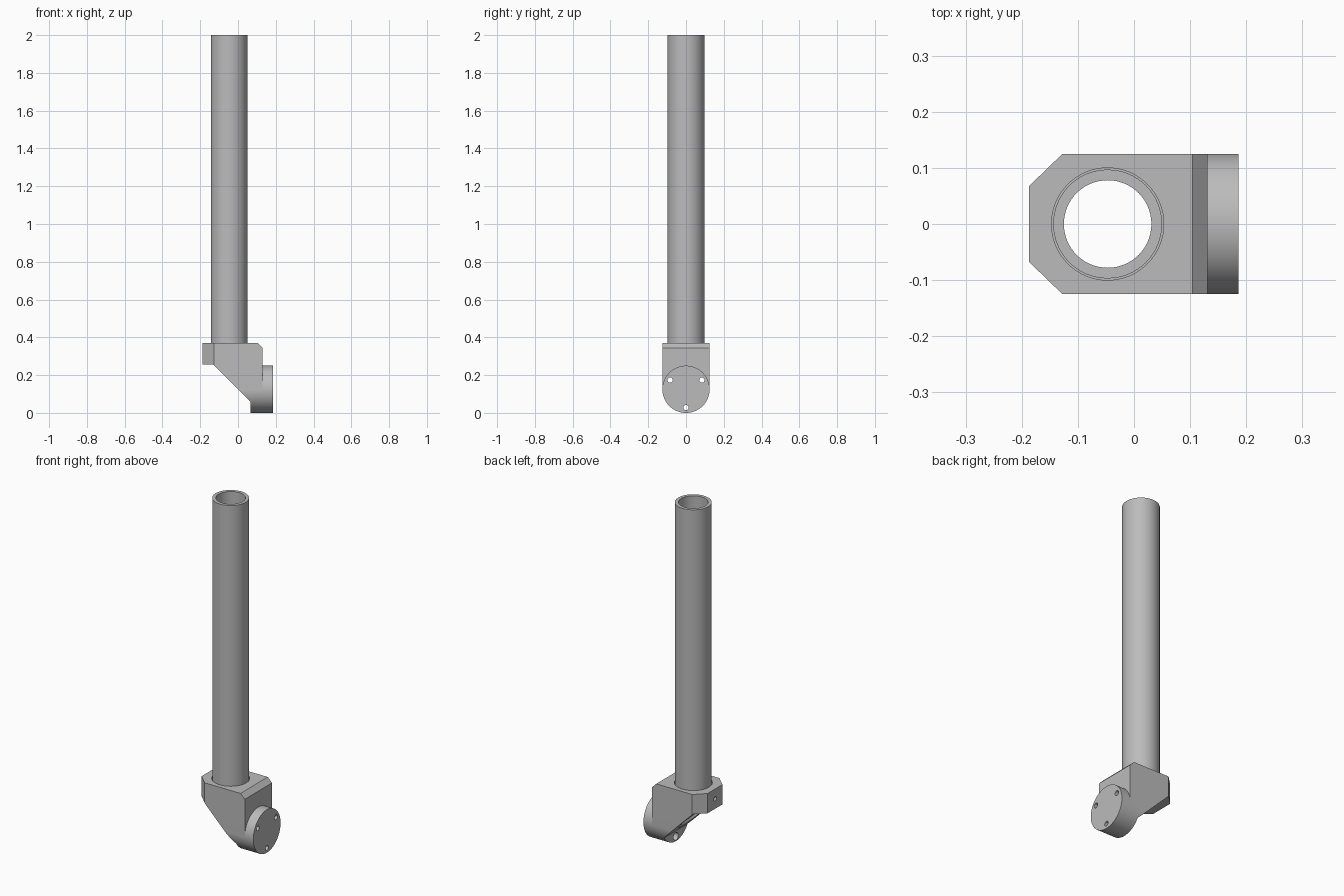
import bpy, bmesh
from math import sin, cos, pi, radians
from mathutils import Vector

cube = bpy.data.objects.get("Cube")
if cube:
    bpy.data.objects.remove(cube)

steel = bpy.data.materials.new("grey_metal")
steel.use_nodes = True
grey = (0.5, 0.5, 0.5, 1)
steel.diffuse_color = grey
steel.node_tree.nodes["Principled BSDF"].inputs["Base Color"].default_value = grey

TOP, R, PIPE_X = 0.37, 0.125, -0.047
AXES = {"x": lambda u, v, w: (w, u, v),    # profile in y, z
        "y": lambda u, v, w: (u, w, v),    # profile in x, z
        "z": lambda u, v, w: (u, v, w)}    # profile in x, y


def arc(cu, cv, r, start=0, end=360, n=64):
    count = n if end - start == 360 else n + 1
    return [(cu + r * cos(radians(start + (end - start) * i / n)),
             cv + r * sin(radians(start + (end - start) * i / n))) for i in range(count)]


def prism(name, profile, axis, a, b):
    """Extrude a flat profile along an axis from a to b."""
    bm = bmesh.new()
    place = AXES[axis]
    face = bm.faces.new([bm.verts.new(place(u, v, a)) for u, v in profile])
    ext = bmesh.ops.extrude_face_region(bm, geom=[face])
    moved = [g for g in ext["geom"] if isinstance(g, bmesh.types.BMVert)]
    bmesh.ops.translate(bm, verts=moved, vec=Vector(place(0, 0, b - a)))
    bmesh.ops.recalc_face_normals(bm, faces=bm.faces)
    mesh = bpy.data.meshes.new(name)
    bm.to_mesh(mesh)
    bm.free()
    mesh.materials.append(steel)
    obj = bpy.data.objects.new(name, mesh)
    bpy.context.collection.objects.link(obj)
    return obj


def combine(obj, tool, operation="DIFFERENCE"):
    """Apply a boolean and discard the tool."""
    mod = obj.modifiers.new("cut", "BOOLEAN")
    mod.operation, mod.solver, mod.object = operation, "EXACT", tool
    bpy.context.view_layer.objects.active = obj
    bpy.ops.object.modifier_apply(modifier=mod.name)
    bpy.data.objects.remove(tool)


def smooth(obj):
    bpy.ops.object.select_all(action="DESELECT")
    obj.select_set(True)
    bpy.context.view_layer.objects.active = obj
    bpy.ops.object.shade_smooth_by_angle(angle=radians(25))


# Elbow bracket: side profile with sloped underside
side = [(-0.187, TOP), (-0.187, 0.255), (-0.13, 0.255), (0.065, 0.06),
        (0.065, -0.02), (0.186, -0.02), (0.186, 0.288), (0.104, TOP)]
bracket = prism("elbow_bracket", side, "y", -0.2, 0.2)

# Rounded lower half
stadium = arc(0, R, R, 180, 360) + [(R, 0.5), (-R, 0.5)]
combine(bracket, prism("envelope", stadium, "x", -0.3, 0.3), "INTERSECT")

# Chamfered rear corners
plan = [(-0.3, -0.181), (0.3, -0.3), (0.3, 0.3), (-0.3, 0.181)]
plan = [(-0.2, -0.055), (-0.05, -0.2), (0.3, -0.2),
        (0.3, 0.2), (-0.05, 0.2), (-0.2, 0.055)]
combine(bracket, prism("corners", plan, "z", -0.1, 0.6), "INTERSECT")

# Round flange standing out of the front wall
around = arc(0, R, R, 0, 180) + [(-0.2, R), (-0.2, 0.5), (0.2, 0.5), (0.2, R)]
combine(bracket, prism("flange_relief", around, "x", 0.131, 0.3))

# Pipe socket, with a narrower bore through the slope
combine(bracket, prism("socket", arc(PIPE_X, 0, 0.1), "z", 0.28, 0.5))
combine(bracket, prism("bore", arc(PIPE_X, 0, 0.078), "z", -0.1, 0.4))

# Three flange bolt holes, with wider head recesses from behind
for angle in (30, 150, 270):
    y, z = 0.097 * cos(radians(angle)), R + 0.097 * sin(radians(angle))
    combine(bracket, prism("bolt_hole", arc(y, z, 0.014, n=24), "x", -0.3, 0.3))
    combine(bracket, prism("bolt_recess", arc(y, z, 0.022, n=24), "x", -0.16, 0.11))

# Clamping screw hole in the rear wall
combine(bracket, prism("screw_hole", arc(0, 0.313, 0.012, n=24), "x", -0.3, -0.1))
smooth(bracket)

# Hollow upright pipe
pipe = prism("upright_pipe", arc(PIPE_X, 0, 0.097), "z", 0.28, 2)
combine(pipe, prism("pipe_bore", arc(PIPE_X, 0, 0.078), "z", 0, 2.2))
smooth(pipe)
